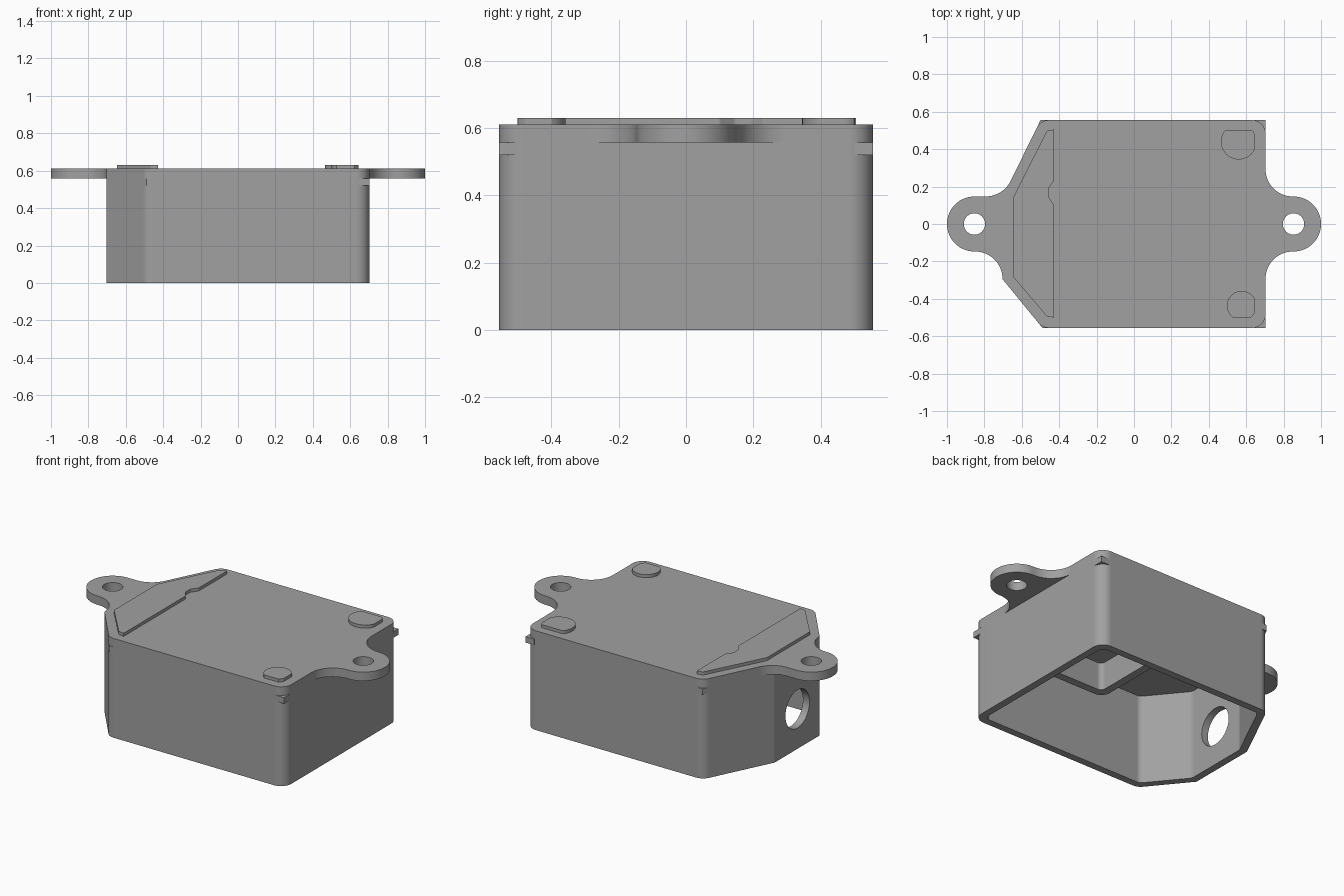
import bpy, bmesh, math
from mathutils import Vector, Matrix

if "Cube" in bpy.data.objects:
    bpy.data.objects.remove(bpy.data.objects["Cube"])

grey = bpy.data.materials.new("grey_plastic")
grey.diffuse_color = (0.355, 0.355, 0.355, 1)
grey.use_nodes = True
grey.node_tree.nodes["Principled BSDF"].inputs["Base Color"].default_value = grey.diffuse_color


def fillet(corners, steps=10):
    """Round each (x, y, radius) corner of a closed outline."""
    out = []
    n = len(corners)
    for i, (x, y, r) in enumerate(corners):
        p = Vector((x, y))
        if r == 0:
            out.append(p)
            continue
        a = (Vector(corners[i - 1][:2]) - p).normalized()
        b = (Vector(corners[(i + 1) % n][:2]) - p).normalized()
        half = a.angle(b) / 2
        c = p + (a + b).normalized() * (r / math.sin(half))
        t = r / math.tan(half)
        va, vb = p + a * t - c, p + b * t - c
        a0 = math.atan2(va.y, va.x)
        d = math.atan2(vb.y, vb.x) - a0
        d = (d + math.pi) % (2 * math.pi) - math.pi
        for k in range(steps + 1):
            ang = a0 + d * k / steps
            q = c + Vector((math.cos(ang), math.sin(ang))) * r
            if not out or (q - out[-1]).length > 1e-4:
                out.append(q)
    if (out[0] - out[-1]).length < 1e-4:
        out.pop()
    return out


def inset(corners, d, r):
    """Move every edge of a counter-clockwise outline inward by d."""
    pts = [Vector(c[:2]) for c in corners]
    out = []
    for i, p in enumerate(pts):
        u = (p - pts[i - 1]).normalized()
        v = (pts[(i + 1) % len(pts)] - p).normalized()
        nu, nv = Vector((-u.y, u.x)), Vector((-v.y, v.x))
        q = p + (nu + nv) * (d / (1 + nu.dot(nv)))
        out.append((q.x, q.y, r))
    return out


def circle(cx, cy, r, n=48):
    return [Vector((cx + r * math.cos(2 * math.pi * k / n),
                    cy + r * math.sin(2 * math.pi * k / n))) for k in range(n)]


def rectangle(x0, x1, y0, y1, r):
    return fillet([(x0, y0, r), (x1, y0, r), (x1, y1, r), (x0, y1, r)])


def prism(name, outline, z0, z1, matrix=None):
    bm = bmesh.new()
    face = bm.faces.new([bm.verts.new((p[0], p[1], z0)) for p in outline])
    ext = bmesh.ops.extrude_face_region(bm, geom=[face])
    for v in ext["geom"]:
        if isinstance(v, bmesh.types.BMVert):
            v.co.z = z1
    if matrix:
        bmesh.ops.transform(bm, matrix=matrix, verts=bm.verts)
    bmesh.ops.recalc_face_normals(bm, faces=bm.faces)
    me = bpy.data.meshes.new(name)
    bm.to_mesh(me)
    bm.free()
    me.materials.append(grey)
    ob = bpy.data.objects.new(name, me)
    bpy.context.collection.objects.link(ob)
    return ob


def select(ob):
    bpy.ops.object.select_all(action='DESELECT')
    ob.select_set(True)
    bpy.context.view_layer.objects.active = ob


def cut(ob, cutter):
    mod = ob.modifiers.new("cut", 'BOOLEAN')
    mod.operation = 'DIFFERENCE'
    mod.solver = 'EXACT'
    mod.object = cutter
    select(ob)
    bpy.ops.object.modifier_apply(modifier=mod.name)
    bpy.data.objects.remove(cutter)


# Box wall, open underneath and closed above by the lid
W, X, LID = 0.555, 0.703, 0.557
box = [(-0.49, -W, 0.07), (X, -W, 0.07), (X, W, 0.07),
       (-0.5, W, 0.07), (-X, 0.142, 0.02), (-X, -0.295, 0.02)]
shell = prism("shell", fillet(box), 0, LID)
cut(shell, prism("cavity", fillet(inset(box, 0.045, 0.04)), -0.1, 0.7))

# Cable hole through the left wall
turn = Matrix.Translation((-X, -0.08, 0.245)) @ Matrix.Rotation(math.pi / 2, 4, 'Y')
cut(shell, prism("cable_hole", circle(0, 0, 0.117), -0.15, 0.15, turn))

# Rib frame hanging under the lid
rib = prism("rib_frame", rectangle(-0.125, 0.57, -0.42, 0.42, 0.06), 0.385, LID)
cut(rib, prism("rib_opening", rectangle(-0.075, 0.52, -0.37, 0.37, 0.03), 0.3, 0.7))

# Lid with two mounting ears
E = 0.147
lid_outline = [(-0.49, -W, 0.07), (X, -W, 0.07),
               (X, -E, E), (1, -E, E - 0.0005), (1, E, E - 0.0005), (X, E, E),
               (X, W, 0.07), (-0.5, W, 0.07),
               (-0.7005, E, 0.15), (-1, E, E - 0.0005), (-1, -E, E - 0.0005),
               (-X, -E, E), (-X, -0.295, 0)]
lid = prism("lid", fillet(lid_outline, 14), LID, 0.611)
for side in (-1, 1):
    cut(lid, prism("ear_hole", circle(side * 0.853, 0, 0.057), 0.4, 0.8))

# Raised panel on the left of the lid
panel_outline = [(-0.428, -0.5, 0), (-0.428, 0.1, 0.015), (-0.458, 0.145, 0.02),
                 (-0.458, 0.19, 0.02), (-0.428, 0.23, 0.015), (-0.428, 0.505, 0),
                 (-0.465, 0.5, 0.02), (-0.648, 0.138, 0), (-0.648, -0.28, 0),
                 (-0.465, -0.495, 0.02)]
panel = prism("raised_panel", fillet(panel_outline, 5), 0.609, 0.63)

# Raised pads in the right corners, flattened on their outer sides
back_pad = [(min(p.x, 0.645), min(p.y, 0.502)) for p in circle(0.56, 0.44, 0.095)]
front_pad = [(min(p.x, 0.645), max(p.y, -0.5)) for p in circle(0.576, -0.437, 0.079)]
pads = [prism("back_pad", back_pad, 0.609, 0.63),
        prism("front_pad", front_pad, 0.609, 0.63)]

# Small square-cornered tabs under the lid
tabs = []
for s in (-1, 1):
    tabs.append(prism("right_tab", [(0.645, s * 0.5), (X, s * 0.5),
                                    (X, s * W), (0.645, s * W)], 0.52, LID))
    cx = -0.5 if s > 0 else -0.49
    slant = 0.0194 if s > 0 else 0.0328
    tabs.append(prism("left_tab", [(cx, s * W), (cx + 0.06, s * W),
                                   (cx + 0.06, s * 0.515),
                                   (cx - slant, s * 0.515)], 0.52, LID))

# Smooth the rounded corners, keeping the flat walls flat
for ob in [shell, rib, lid, panel] + pads + tabs:
    select(ob)
    bpy.ops.object.shade_smooth_by_angle(angle=math.radians(25))
    flat = ob.modifiers.new("flat_walls", 'WEIGHTED_NORMAL')
    flat.keep_sharp = True
